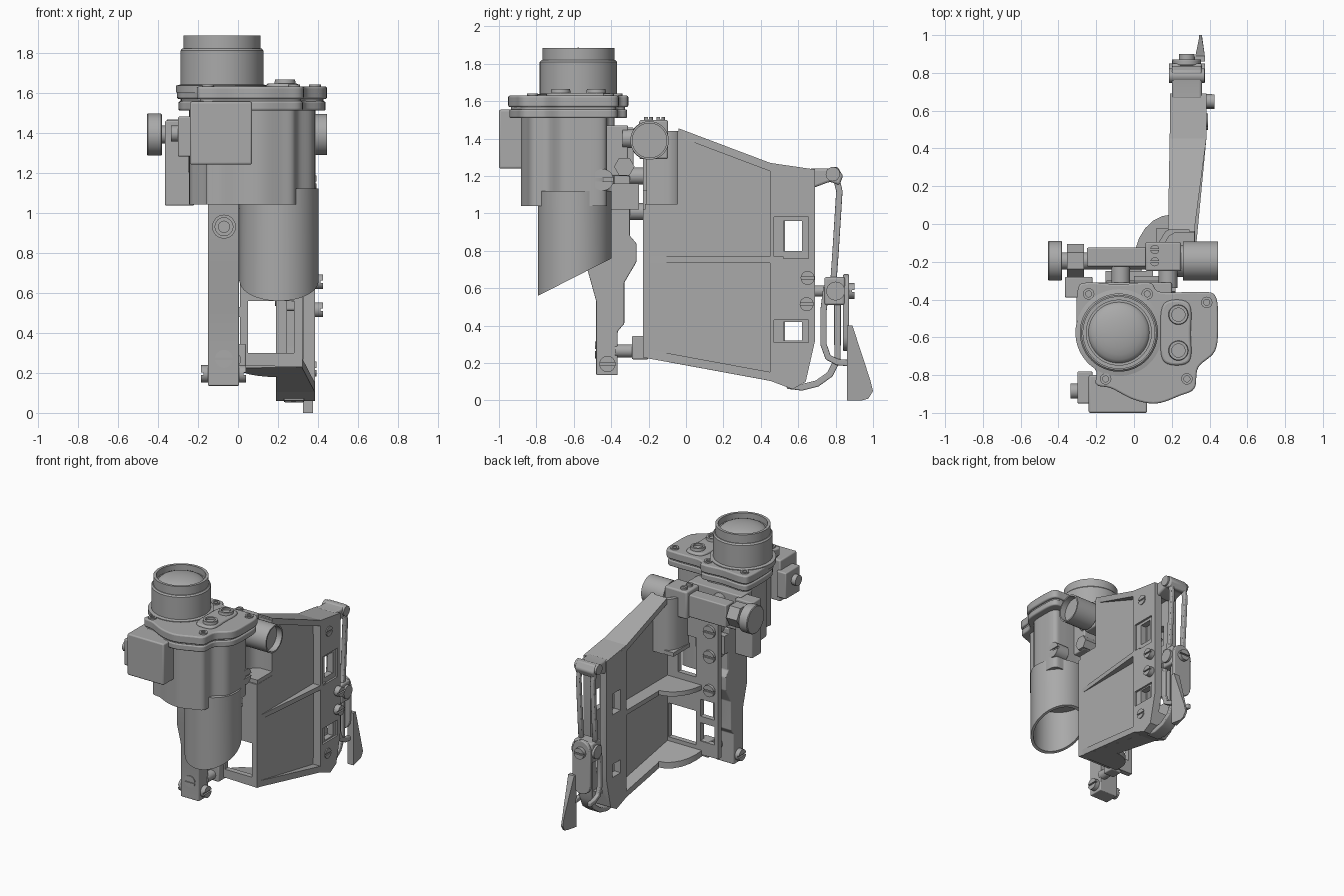
import bpy, bmesh, math
from mathutils import Vector

if "Cube" in bpy.data.objects:
    bpy.data.objects.remove(bpy.data.objects["Cube"])

grey = bpy.data.materials.new("plain grey")
grey.use_nodes = True
grey.diffuse_color = (0.4, 0.4, 0.4, 1)
grey.node_tree.nodes["Principled BSDF"].inputs["Base Color"].default_value = (0.4, 0.4, 0.4, 1)
parts = []


def place(axis, a, b, h):
    return Vector({"X": (h, a, b), "Y": (a, h, b), "Z": (a, b, h)}[axis])


def finish(name, bm, bevel=0):
    bmesh.ops.remove_doubles(bm, verts=bm.verts, dist=1e-5)
    bmesh.ops.recalc_face_normals(bm, faces=bm.faces)
    mesh = bpy.data.meshes.new(name)
    bm.to_mesh(mesh)
    bm.free()
    ob = bpy.data.objects.new(name, mesh)
    bpy.context.collection.objects.link(ob)
    mesh.materials.append(grey)
    if bevel:
        mod = ob.modifiers.new("edge", "BEVEL")
        mod.width, mod.segments, mod.limit_method = bevel, 3, "ANGLE"
    parts.append(ob)
    return ob


def prism(name, axis, pts, h0, h1, bevel=0, slope=0):
    """Extrude an outline along an axis; slope tilts z with y."""
    bm = bmesh.new()
    low, high = ([bm.verts.new(place(axis, a, b, h)) for a, b in pts] for h in (h0, h1))
    bm.faces.new(low)
    bm.faces.new(high)
    for i in range(len(pts)):
        j = (i + 1) % len(pts)
        bm.faces.new((low[i], low[j], high[j], high[i]))
    for v in bm.verts:
        v.co.z += slope * v.co.y
    return finish(name, bm, bevel)


def box(name, x0, x1, y0, y1, z0, z1, bevel=0):
    return prism(name, "Z", [(x0, y0), (x1, y0), (x1, y1), (x0, y1)], z0, z1, bevel)


def lathe(name, axis, centre, profile, sides=48):
    """Spin (radius, height) points round an axis."""
    bm = bmesh.new()
    rings = []
    for r, h in profile:
        rings.append([bm.verts.new(place(axis, centre[0] + r * math.cos(t * math.tau / sides),
                                         centre[1] + r * math.sin(t * math.tau / sides), h))
                      for t in range(sides)])
    for p, q in zip(rings, rings[1:]):
        for i in range(sides):
            j = (i + 1) % sides
            bm.faces.new((p[i], p[j], q[j], q[i]))
    return finish(name, bm)


def cyl(name, axis, centre, r, h0, h1, sides=32):
    return lathe(name, axis, centre, [(0, h0), (r, h0), (r, h1), (0, h1)], sides)


def screw(name, axis, centre, r, h0, h1):
    """Round head with a slot; h1 is the outer end."""
    head = cyl(name, axis, centre, r, h0, h1, 24)
    a, b = centre
    w, d = r * 0.14, math.copysign(0.012, h1 - h0)
    cut(head, [prism("slot", axis, [(a - r * 2, b - w), (a + r * 2, b - w), (a + r * 2, b + w),
                                    (a - r * 2, b + w)], h1 - d, h1 + d)])


def cut(ob, cutters):
    for c in cutters:
        mod = ob.modifiers.new("cut", "BOOLEAN")
        mod.operation, mod.object = "DIFFERENCE", c
        bpy.context.view_layer.objects.active = ob
        bpy.ops.object.modifier_apply(modifier=mod.name)
        parts.remove(c)
        bpy.data.objects.remove(c)


def ribbon(name, path, width, x0, x1):
    """Band of constant width following a y-z path."""
    pts = [Vector(p) for p in path]
    left, right = [], []
    for i, p in enumerate(pts):
        d = (pts[min(i + 1, len(pts) - 1)] - pts[max(i - 1, 0)]).normalized()
        n = Vector((-d.y, d.x)) * width / 2
        left.append(p + n)
        right.append(p - n)
    return prism(name, "X", [tuple(p) for p in left + right[::-1]], x0, x1, 0.006)


def smooth_loop(pts, steps=6):
    out, n = [], len(pts)
    for i in range(n):
        p0, p1, p2, p3 = (Vector(pts[(i + k) % n]) for k in (-1, 0, 1, 2))
        for s in range(steps):
            t = s / steps
            out.append(tuple(0.5 * (2 * p1 + (p2 - p0) * t + (2 * p0 - 5 * p1 + 4 * p2 - p3) * t * t
                                    + (3 * p1 - p0 - 3 * p2 + p3) * t ** 3)))
    return out


# Head housing with its scalloped flange
outline = smooth_loop([(-.3, -.36), (-.3, -.6), (-.26, -.69), (-.2, -.78), (-.2, -.85), (-.12, -.87),
                       (0, -.93), (.12, -.95), (.24, -.91), (.32, -.87), (.34, -.76), (.43, -.67),
                       (.445, -.52), (.43, -.38), (.34, -.36), (.14, -.36), (.08, -.31), (-.08, -.32),
                       (-.25, -.31)])


def scaled(sx, sy):
    return [(.075 + (x - .075) * sx, -.645 + (y + .645) * sy) for x, y in outline]


prism("housing", "Z", scaled(.84, .78), 1.04, 1.53)
prism("lower_flange", "Z", scaled(.98, .98), 1.51, 1.557, .012)
prism("flange_seam", "Z", scaled(.95, .95), 1.55, 1.575)
prism("upper_flange", "Z", outline, 1.568, 1.63, .025)
for c in [(-.24, -.37), (.07, -.37), (.385, -.415), (-.15, -.82), (.28, -.82)]:
    lathe("flange_screw", "Z", c, [(.03, 1.61), (.03, 1.64), (.016, 1.64), (.016, 1.632), (0, 1.632)], 20)
prism("flange_pad", "Z", smooth_loop([(.16, -.42), (.29, -.42), (.3, -.58), (.29, -.73), (.16, -.73), (.14, -.58)]),
      1.61, 1.645, .012)
for y in (-.48, -.67):
    lathe("pad_ring", "Z", (.235, y), [(.055, 1.63), (.05, 1.665), (.035, 1.665), (.035, 1.65), (0, 1.65)], 28)

# Eyepiece barrel and lens
lathe("barrel", "Z", (-.08, -.575),
      [(.23, 1.6), (.23, 1.635), (.207, 1.64), (.207, 1.81), (.198, 1.82), (.192, 1.82), (.192, 1.885), (.172, 1.885),
       (.172, 1.84), (0, 1.84)], 64)
lathe("lens", "Z", (-.08, -.575), [(.165 * math.cos(t * math.pi / 12), 1.83 + .056 * math.sin(t * math.pi / 12))
                                   for t in range(7)], 64)

# Slanted open tube
tube = lathe("slanted_tube", "Z", (.205, -.595),
             [(0, 1.12), (.197, 1.12), (.197, .5), (.178, .5), (.178, .9), (0, .9)], 64)
for v in tube.data.vertices:
    if v.co.z < .6:
        v.co.z = .56 + (v.co.y + .79) * .51

# Front cover with side catch
box("front_cover", -.24, .07, -1, -.8, 1.24, 1.555, .01)
box("cover_catch", -.3, -.22, -.95, -.78, 1.28, 1.48, .008)
cyl("catch_pin", "X", (-.885, 1.395), .04, -.335, -.29)

# Mounting leg
prism("leg", "X", [(-.48, .135), (-.365, .135), (-.365, .37), (-.33, .41), (-.33, .63), (-.265, .74), (-.265, .84),
                   (-.3, .88), (-.3, 1.2), (-.53, 1.2), (-.53, .71), (-.48, .53)], -.15, .005, .006)
lathe("dial", "Y", (-.07, .93), [(.06, -.5), (.06, -.545), (.045, -.545), (.045, -.535), (.03, -.535), (.03, -.55),
                                 (0, -.55)], 16)
screw("leg_screw", "Y", (-.07, .27), .045, -.46, -.487)
screw("pivot_right", "X", (-.42, .195), .043, -.1, -.185)
screw("pivot_left", "X", (-.42, .195), .043, -.1, .04)
box("foot_lug", -.05, .04, -.29, -.2, .22, .345, .008)
cyl("foot_pin", "Y", (-.02, .265), .035, -.38, -.25)
for z in (1.2, 1.01):
    cyl("spacer", "Y", (-.07, z), .045, -.31, -.2)
    screw("spacer_screw", "Y", (-.07, z), .048, -.2, -.17)
screw("wall_screw", "Y", (-.07, .75), .045, -.2, -.17)
box("neck", -.15, .1, -.41, -.25, 1.02, 1.16)
box("rear_block", -.25, .2, -.45, -.31, 1.2, 1.47, .008)
box("side_block", -.365, -.22, -.39, -.28, 1.035, 1.46, .008)
cyl("neck_screw", "X", (-.33, 1.25), .055, 0, .22, 6)
screw("housing_screw", "X", (-.445, 1.18), .058, .28, .385)

# Cross bar with knob and cup
box("cross_bar", -.25, .08, -.225, -.125, 1.3, 1.47, .008)
box("bar_clamp", .06, .25, -.25, -.095, 1.29, 1.5, .012)
for x in (-.07, .18):
    cyl("bar_post", "Y", (x, 1.4), .05, -.34, -.18)
cyl("bar_shaft", "X", (-.195, 1.39), .045, -.4, .26)
cyl("bar_nut", "X", (-.195, 1.39), .088, -.355, -.265, 6)
lathe("knob", "X", (-.195, 1.39), [(0, -.455), (.1, -.455), (.105, -.45), (.105, -.385), (.1, -.38), (0, -.38)])
lathe("cup", "X", (-.195, 1.39), [(0, .23), (.085, .23), (.085, .26), (.103, .26), (.103, .445), (.092, .445),
                                  (.092, .4), (0, .4)])
for y in (-.2, -.135):
    screw("clamp_screw", "Z", (.11, y), .024, 1.48, 1.515)

# Large bracket: front wall, side skin, ribs and the pocket round the cup
wall = prism("bracket_wall", "Y", [(-.14, .24), (.32, .23), (.32, 1.02), (.12, 1.02), (.12, 1.3), (-.14, 1.3)], -.23, -.19)
cut(wall, [box("window", *w[:2], -.3, -.1, *w[2:]) for w in
           [(.05, .28, .3, .56), (.05, .2, .82, 1.12), (-.11, .01, .34, .48), (-.11, .01, .53, .66)]])
skin = [(-.23, .23), (-.23, 1.02), (-.04, 1.02), (-.04, 1.455), (.53, 1.24), (.53, .09)]
prism("bracket_skin", "X", skin, .29, .322)
curve = [(.19 - .2 * math.cos(t * math.pi / 12) + .01, -.2 + .25 * math.sin(t * math.pi / 12)) for t in range(7)]
full = [(.32, -.21)] + curve[::1] + [(.19, .06), (.19, .52), (.383, .52), (.383, .45)]
short = [(.32, -.03), (.18, -.03), (.19, .52), (.383, .52), (.383, .45)]
prism("top_rib", "Z", short, 1.395, 1.44, slope=-.377)
prism("middle_rib", "Z", full, .735, .77)
prism("bottom_rib", "Z", full, .188, .235, slope=-.184)
prism("pocket_shell", "Z", [(.12, -.21), (.135, -.09), (.165, -.04), (.21, -.015), (.32, -.015), (.32, -.045),
                            (.22, -.045), (.185, -.065), (.165, -.1), (.155, -.21)], 1.02, 1.44)
box("pocket_floor", .12, .32, -.22, -.02, 1.02, 1.05)

# Rear frame with through windows
frame = prism("rear_frame", "X", [(.45, .105), (.57, .06), (.64, .1), (.69, .32), (.69, 1.235), (.45, 1.27)], .19, .385)
cut(frame, [box("gap", .15, .45, .52, .62, .32, .42), box("gap", .15, .45, .52, .62, .8, .96),
            box("slot", .245, .325, .3, .8, .2, 1.15), box("recess", .37, .45, .47, .655, .76, .98),
            box("recess", .37, .45, .47, .655, .31, .43)])
for y, z, h in [(.55, 1.15, .392), (.65, .655, .425), (.645, .515, .425), (.535, .22, .392)]:
    screw("frame_screw", "X", (y, z), .037, .35, h)

# Latch: top hook, wires, lower arm, swivel plate and lever fin
prism("latch_hook", "X", [(.66, 1.14), (.69, 1.14), (.77, 1.17), (.82, 1.15), (.84, 1.2), (.81, 1.25), (.76, 1.24),
                          (.66, 1.24)], .2, .36, .012)
cyl("hook_pin", "X", (.785, 1.21), .038, .185, .372)
for x in (.2, .32):
    ribbon("latch_wire", [(.8, 1.2), (.82, 1.12), (.8, .8), (.79, .66), (.75, .6), (.735, .48), (.735, .3), (.76, .23),
                          (.81, .205), (.87, .2)], .034, x, x + .03)
ribbon("latch_arm", [(.54, .08), (.62, .07), (.7, .09), (.77, .14), (.81, .22), (.81, .34), (.81, .62)], .035, .23, .33)
box("latch_block", .2, .36, .74, .85, .51, .66, .012)
cyl("block_pin", "X", (.8, .585), .05, .185, .375)
cyl("block_link", "Y", (.28, .585), .03, .67, .76)
stadium = [(.28 + .075 * math.cos(t * math.pi / 8), z + .075 * math.sin(t * math.pi / 8))
           for z, r in ((.6, range(9)), (.34, range(8, 17))) for t in r]
prism("swivel_plate", "Y", stadium, .84, .872, .006)
screw("swivel_screw", "Y", (.28, .585), .042, .86, .9)
fin = prism("lever_fin", "X", [(.86, 0), (.94, 0), (.975, .01), (1, .05), (.985, .11), (.89, .4), (.86, .4)], .325, .375)
for v in fin.data.vertices:
    if v.co.y > .92:
        v.co.x = .352 + (v.co.x - .35) * .3

bpy.ops.object.select_all(action="DESELECT")
for ob in parts:
    ob.select_set(True)
    bpy.context.view_layer.objects.active = ob
bpy.ops.object.shade_smooth_by_angle(angle=math.radians(35))
